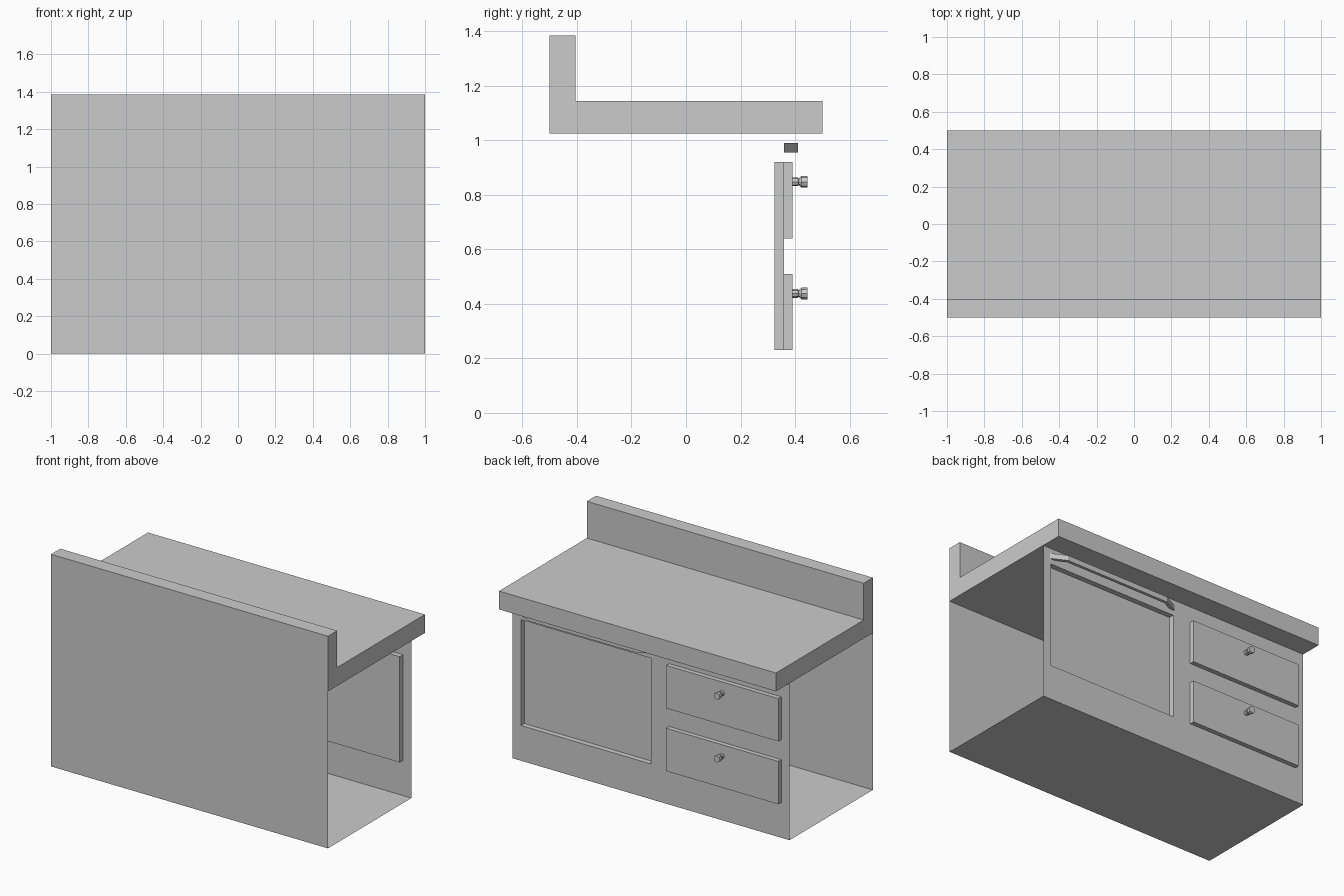
import bpy, bmesh
from math import cos, sin, pi

if "Cube" in bpy.data.objects:
    bpy.data.objects.remove(bpy.data.objects["Cube"])


def make(name, bm):
    mesh = bpy.data.meshes.new(name)
    bm.to_mesh(mesh)
    bm.free()
    ob = bpy.data.objects.new(name, mesh)
    bpy.context.collection.objects.link(ob)
    return ob


def prism(name, outline, vec):
    """Closed outline of 3D points extruded along vec."""
    bm = bmesh.new()
    face = bm.faces.new([bm.verts.new(p) for p in outline])
    ext = bmesh.ops.extrude_face_region(bm, geom=[face], use_keep_orig=True)
    bmesh.ops.translate(bm, vec=vec,
                        verts=[v for v in ext["geom"] if isinstance(v, bmesh.types.BMVert)])
    bmesh.ops.recalc_face_normals(bm, faces=bm.faces)
    return make(name, bm)


FRONT_Y = 0.36

# Counter with raised splash back
profile = [(-0.5, 1.025), (0.5, 1.025), (0.5, 1.145),
           (-0.405, 1.145), (-0.405, 1.385), (-0.5, 1.385)]
prism("counter_top", [(-1, y, z) for y, z in profile], (2, 0, 0))

# Thin back wall and floor, open at both ends
bm = bmesh.new()
path = [(-0.5, 1.025), (-0.5, 0), (FRONT_Y, 0)]
rows = [[bm.verts.new((x, y, z)) for y, z in path] for x in (-1, 1)]
for i in range(2):
    bm.faces.new((rows[0][i], rows[0][i + 1], rows[1][i + 1], rows[1][i]))
make("cabinet_back_and_floor", bm)

# Panelled side: recessed door and two raised drawers
bm = bmesh.new()
xs = [-1, -0.94, -0.13, 0, 0.94, 1]
zs = [0, 0.23, 0.51, 0.64, 0.92, 1.025]
grid = [[bm.verts.new((x, FRONT_Y, z)) for z in zs] for x in xs]
cell = {}
for i in range(5):
    for j in range(5):
        cell[i, j] = bm.faces.new((grid[i][j], grid[i][j + 1],
                                   grid[i + 1][j + 1], grid[i + 1][j]))
panels = [([(3, 1), (3, 2), (3, 3)], -0.035),
          ([(1, 1)], 0.03),
          ([(1, 3)], 0.03)]
for keys, depth in panels:
    region = [cell[k] for k in keys]
    new = bmesh.ops.extrude_face_region(bm, geom=region)["geom"]
    bmesh.ops.translate(bm, vec=(0, depth, 0),
                        verts=[v for v in new if isinstance(v, bmesh.types.BMVert)])
    old = [f for f in region if f.is_valid and f not in new]
    if old:
        bmesh.ops.delete(bm, geom=old, context='FACES_ONLY')
make("cabinet_front", bm)

# Door handle: bent strap
outer = [(0.95, 0.36), (0.85, 0.41), (0.09, 0.41), (-0.01, 0.36)]
inner = [(0.03, 0.36), (0.095, 0.39), (0.845, 0.39), (0.91, 0.36)]
prism("door_handle", [(x, y, 0.955) for x, y in outer + inner], (0, 0, 0.035))

# Drawer knobs: eight-sided lathe
knob = [(0.0165, 0.388), (0.0165, 0.41), (0.012, 0.412),
        (0.016, 0.418), (0.022, 0.424), (0.022, 0.446)]
SIDES = 8
for name, zc in (("upper_drawer_knob", 0.848), ("lower_drawer_knob", 0.438)):
    bm = bmesh.new()
    rings = [[bm.verts.new((-0.535 + r * cos(2 * pi * k / SIDES), y,
                            zc + r * sin(2 * pi * k / SIDES)))
              for k in range(SIDES)] for r, y in knob]
    for a, b in zip(rings, rings[1:]):
        for k in range(SIDES):
            n = (k + 1) % SIDES
            bm.faces.new((a[k], a[n], b[n], b[k]))
    bm.faces.new(rings[0])
    bm.faces.new(rings[-1])
    bmesh.ops.recalc_face_normals(bm, faces=bm.faces)
    make(name, bm)
